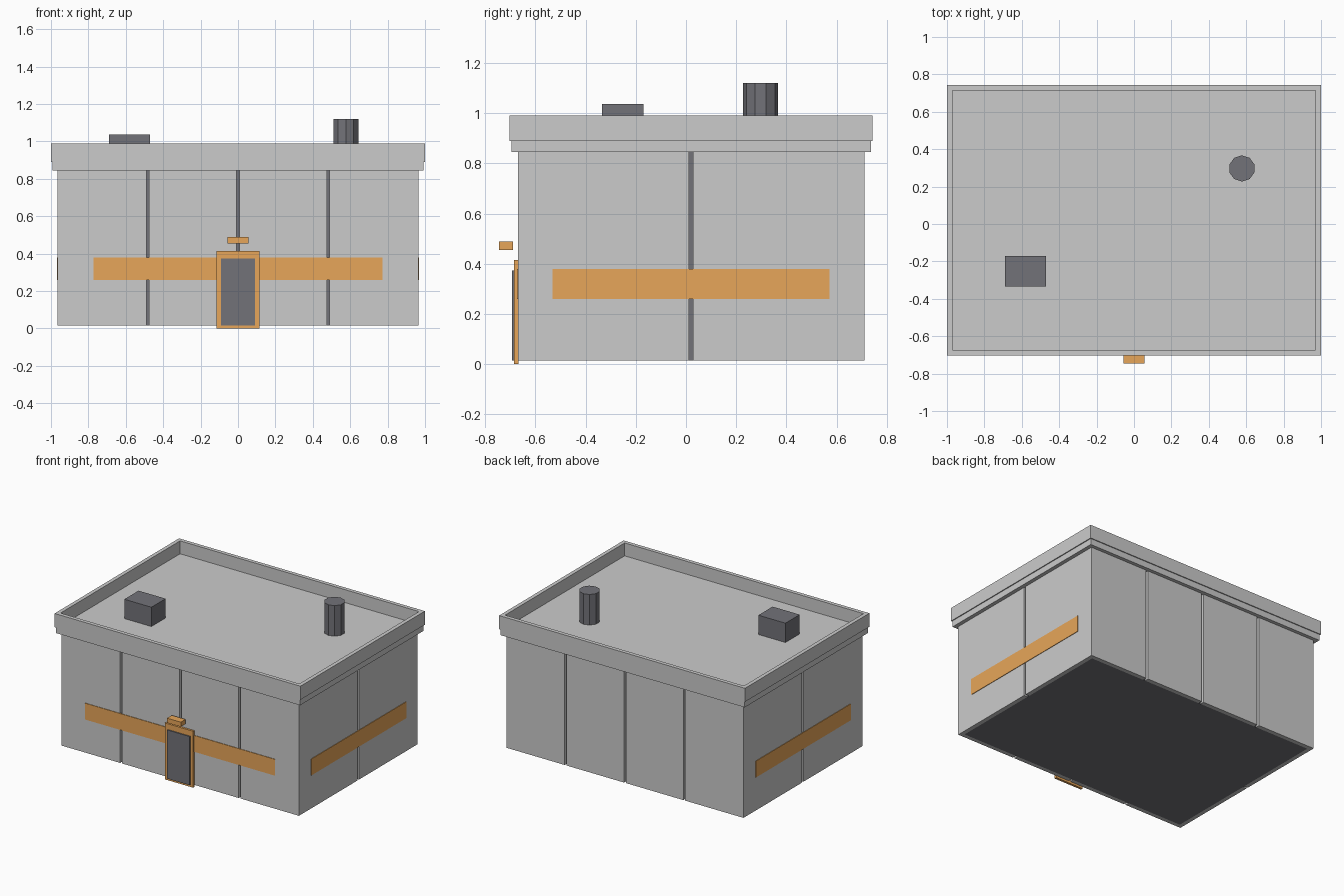
import bpy
import bmesh

if "Cube" in bpy.data.objects:
    bpy.data.objects.remove(bpy.data.objects["Cube"])

CY = 0.02                      # building centre in y (door lamp overhangs the front)


def material(name, rgb):
    m = bpy.data.materials.new(name)
    m.diffuse_color = (*rgb, 1)
    m.use_nodes = True
    m.node_tree.nodes["Principled BSDF"].inputs["Base Color"].default_value = m.diffuse_color
    return m


ORANGE = material("orange_paint", (0.80, 0.38, 0.10))
DARK = material("dark_metal", (0.17, 0.17, 0.19))


def finish(name, bm, mat):
    me = bpy.data.meshes.new(name)
    bm.to_mesh(me)
    bm.free()
    ob = bpy.data.objects.new(name, me)
    bpy.context.collection.objects.link(ob)
    if mat:
        me.materials.append(mat)
    return ob


def box(name, x, y, z, mat=None):
    """Box from (min, max) pairs on each axis."""
    bm = bmesh.new()
    bmesh.ops.create_cube(bm, size=1)
    for v in bm.verts:
        v.co = [r[0] if c < 0 else r[1] for c, r in zip(v.co, (x, y, z))]
    return finish(name, bm, mat)


# Dark core seen through the panel gaps and from below
W, D, T, GAP = 0.965, 0.69, 0.03, 0.0075
Z0, Z1 = 0.015, 0.85
box("core", (-W + T, W - T), (CY - D + T, CY + D - T), (Z0, Z1), DARK)

# Wall panels: four along front and back, two along each side
step = W / 2
for i in range(4):
    x0 = -W + i * step + (GAP if i > 0 else 0)
    x1 = -W + (i + 1) * step - (GAP if i < 3 else 0)
    box("front_panel", (x0, x1), (CY - D, CY - D + T), (Z0, Z1))
    box("back_panel", (x0, x1), (CY + D - T, CY + D), (Z0, Z1))
for name, xr in (("left_panel", (-W, -W + T)), ("right_panel", (W - T, W))):
    box(name, xr, (CY - D + T, CY - GAP), (Z0, Z1))
    box(name, xr, (CY + GAP, CY + D - T), (Z0, Z1))

# Roof slab with the slightly narrower lower trim
box("roof_slab", (-0.993, 0.993), (CY - 0.716, CY + 0.716), (0.845, 0.893))

# Parapet: bottom-open ring made by insetting and sinking the top of a box
bm = bmesh.new()
bmesh.ops.create_cube(bm, size=1)
for v in bm.verts:
    v.co = (v.co.x * 2, CY + v.co.y * 1.446, 0.94 + v.co.z * 0.1)
top = max(bm.faces, key=lambda f: f.calc_center_median().z)
bmesh.ops.inset_region(bm, faces=[top], thickness=0.04)
pit = bmesh.ops.extrude_discrete_faces(bm, faces=[top])["faces"][0]
for v in pit.verts:
    v.co.z = 0.895
finish("parapet", bm, None)

# Roof equipment
box("roof_unit", (-0.69, -0.47), (-0.335, -0.17), (0.89, 1.037), DARK)
bpy.ops.mesh.primitive_cylinder_add(vertices=10, radius=0.07, depth=0.23,
                                    location=(0.577, 0.297, 1.005))
vent = bpy.context.object
vent.name = "roof_vent"
vent.data.materials.append(DARK)

# Painted stripes on the front and both sides
S = 0.004
box("front_stripe", (-0.772, 0.772), (CY - D - S, CY - D + 0.005), (0.26, 0.38), ORANGE)
box("right_stripe", (W - 0.005, W + S), (CY - 0.552, CY + 0.552), (0.26, 0.38), ORANGE)
box("left_stripe", (-W - S, -W + 0.005), (CY - 0.552, CY + 0.552), (0.26, 0.38), ORANGE)

# Door, frame and lamp above it
box("door_frame", (-0.115, 0.115), (-0.685, -0.668), (0.0, 0.415), ORANGE)
box("door", (-0.092, 0.092), (-0.693, -0.675), (0.015, 0.373), DARK)
box("door_lamp", (-0.056, 0.056), (-0.745, -0.69), (0.455, 0.489), ORANGE)
